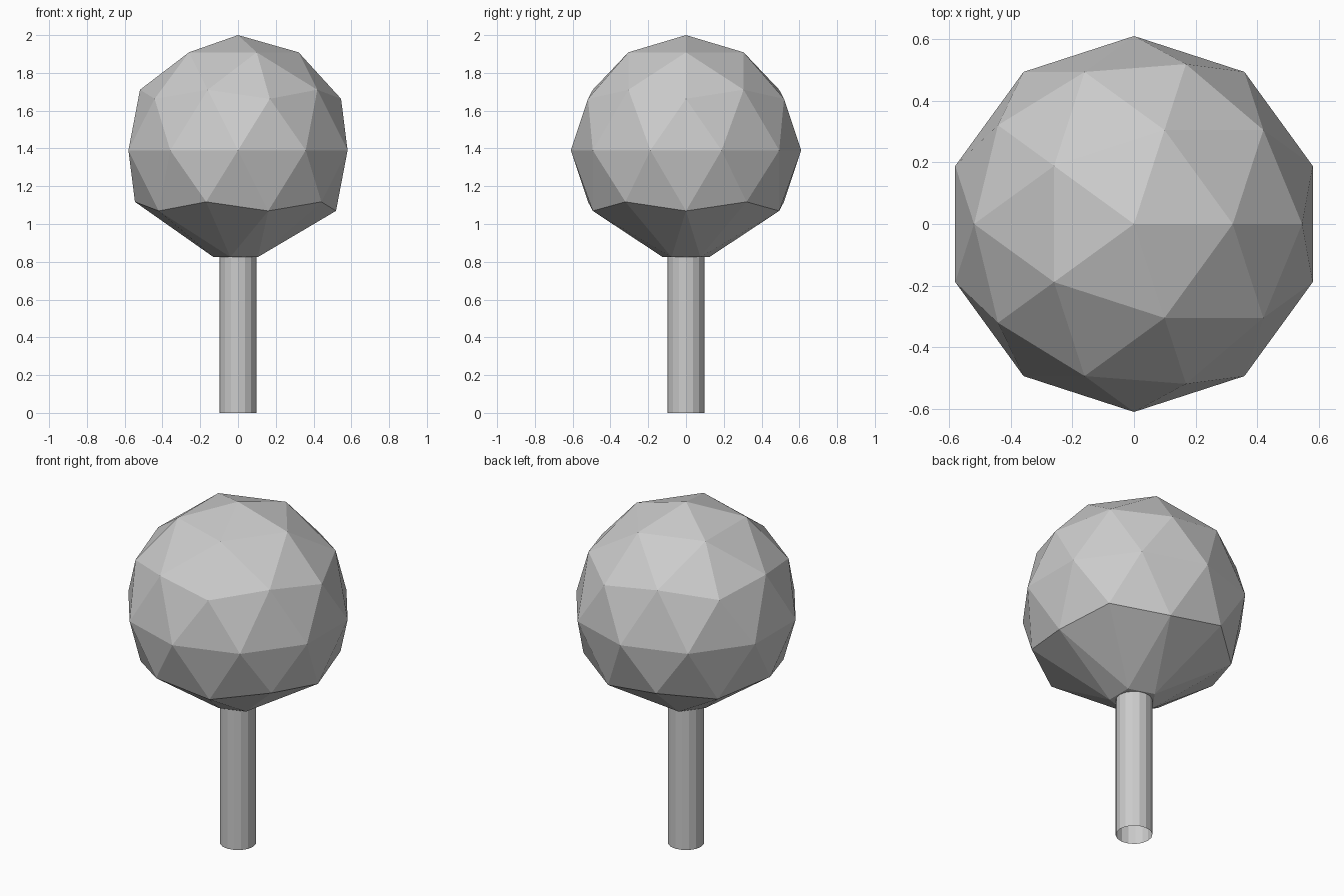
import bpy
import bmesh

RADIUS = 0.61      # crown radius
CENTRE = 1.39      # crown centre height
NECK = 0.825       # height where crown meets trunk

cube = bpy.data.objects.get("Cube")
if cube:
    bpy.data.objects.remove(cube, do_unlink=True)


def make_material(name, colour):
    mat = bpy.data.materials.new(name)
    mat.use_nodes = True
    mat.diffuse_color = colour
    mat.node_tree.nodes["Principled BSDF"].inputs["Base Color"].default_value = colour
    return mat


def add_object(name, bm, mat):
    mesh = bpy.data.meshes.new(name)
    bm.to_mesh(mesh)
    bm.free()
    mesh.materials.append(mat)
    obj = bpy.data.objects.new(name, mesh)
    bpy.context.collection.objects.link(obj)
    return obj


grey = make_material("light grey", (0.6, 0.6, 0.6, 1.0))

# Crown: faceted ball whose underside is flattened and drawn in to the trunk
bm = bmesh.new()
bmesh.ops.create_icosphere(bm, subdivisions=2, radius=RADIUS)
for v in bm.verts:
    tucked = v.co.z < -0.7 * RADIUS
    v.co.z += CENTRE
    if tucked:
        v.co.x *= 0.405
        v.co.y *= 0.405
        v.co.z = NECK
add_object("crown", bm, grey)

# Trunk: plain open tube
bm = bmesh.new()
bmesh.ops.create_cone(bm, cap_ends=False, segments=16,
                      radius1=0.098, radius2=0.098, depth=NECK)
bmesh.ops.translate(bm, verts=bm.verts, vec=(0, 0, NECK / 2))
add_object("trunk", bm, grey)
